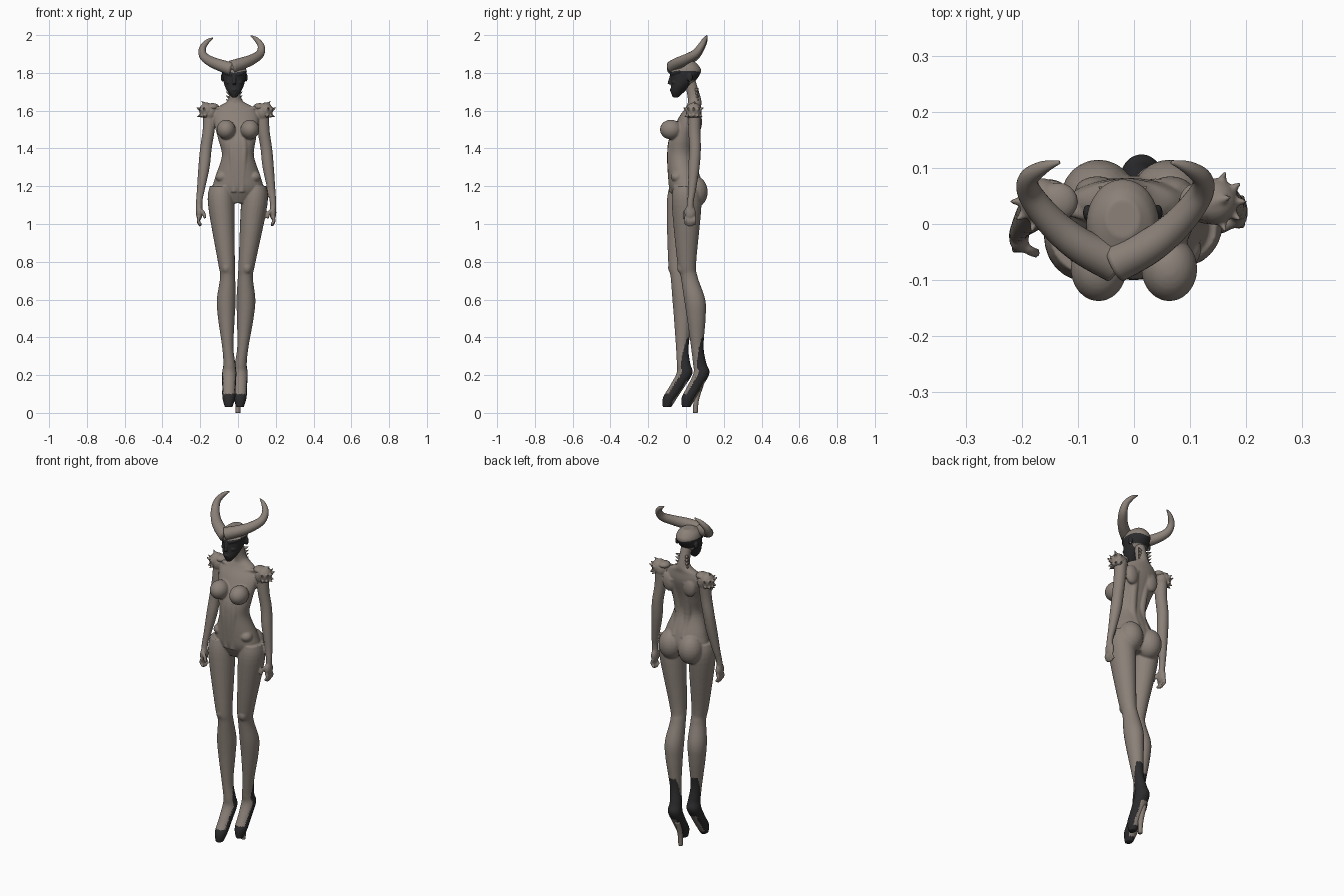
import bpy, bmesh, math
from mathutils import Vector, Matrix, Quaternion

default_cube = bpy.data.objects.get("Cube")
if default_cube:
    bpy.data.objects.remove(default_cube, do_unlink=True)


def make_material(name, colour):
    mat = bpy.data.materials.new(name)
    mat.use_nodes = True
    mat.diffuse_color = colour
    for node in mat.node_tree.nodes:
        if node.type == 'BSDF_PRINCIPLED':
            node.inputs["Base Color"].default_value = colour
    return mat


skin = make_material("warm grey skin", (.26, .22, .19, 1))
charcoal = make_material("charcoal", (.025, .025, .027, 1))


def spline(points, steps=6):
    """Smooth curve through tuples of any length."""
    padded = [points[0], *points, points[-1]]
    result = []
    for before, start, end, after in zip(padded, padded[1:], padded[2:], padded[3:]):
        for step in range(steps):
            t = step / steps
            result.append(tuple(
                q + t * (r - p) / 2 + t * t * (2 * p - 5 * q + 4 * r - s) / 2
                + t ** 3 * (3 * q - p - 3 * r + s) / 2
                for p, q, r, s in zip(before, start, end, after)))
    result.append(points[-1])
    return result


def loft(bm, points, level=True, sides=20):
    """Skin rings along a path: level ellipses, or circles square to the path."""
    path = spline(points)
    turn, old_way, rings = Quaternion(), Vector((0, 0, 1)), []
    for index, point in enumerate(path):
        centre = Vector(point[:3])
        if not level:
            ahead = path[min(index + 1, len(path) - 1)]
            behind = path[max(index - 1, 0)]
            way = (Vector(ahead[:3]) - Vector(behind[:3])).normalized()
            turn = old_way.rotation_difference(way) @ turn
            old_way = way
        ring = []
        for side in range(sides):
            angle = math.tau * side / sides
            offset = Vector((point[3] * math.cos(angle), point[-1] * math.sin(angle), 0))
            ring.append(bm.verts.new(centre + turn @ offset))
        rings.append(ring)
    for low, high in zip(rings, rings[1:]):
        for side in range(sides):
            following = (side + 1) % sides
            bm.faces.new((low[side], low[following], high[following], high[side]))
    bm.faces.new(rings[0])
    bm.faces.new(rings[-1])


def strand(bm, radius, *points):
    """Muscle, bone or finger: a tube of even thickness."""
    loft(bm, [(*point, radius) for point in points], False, 12)


def blob(bm, centre, size):
    shape = Matrix.Translation(centre) @ Matrix.Diagonal((*size, 1))
    bmesh.ops.create_uvsphere(bm, u_segments=24, v_segments=14, radius=1, matrix=shape)


def thorn(bm, base, direction, length, lift=.3):
    """Small tapered spike that bends up or down."""
    base, way = Vector(base), Vector(direction).normalized()
    points = []
    for t in (0, .5, 1):
        centre = base + way * length * t + Vector((0, 0, lift * length * t * t))
        points.append((*centre, length * (.45 - .4 * t)))
    loft(bm, points, False, 10)


def finish(name, bm, voxel=None, rule=None):
    """Make the object, fuse its overlapping forms and colour faces by rule."""
    bmesh.ops.recalc_face_normals(bm, faces=bm.faces)
    mesh = bpy.data.meshes.new(name)
    bm.to_mesh(mesh)
    bm.free()
    ob = bpy.data.objects.new(name, mesh)
    bpy.context.scene.collection.objects.link(ob)
    if voxel:
        fuse = ob.modifiers.new("fuse", 'REMESH')
        fuse.mode, fuse.voxel_size = 'VOXEL', voxel
        soften = ob.modifiers.new("soften", 'SMOOTH')
        soften.factor, soften.iterations = .5, 2
        bpy.context.view_layer.update()
        graph = bpy.context.evaluated_depsgraph_get()
        mesh = bpy.data.meshes.new_from_object(ob.evaluated_get(graph))
        ob.modifiers.clear()
        ob.data = mesh
    mesh.materials.clear()
    mesh.materials.append(skin)
    mesh.materials.append(charcoal)
    mesh.shade_smooth()
    if rule:
        for face in mesh.polygons:
            face.material_index = int(rule(face.center, face.normal))


def lean(z):
    """The upper body leans a little to its right."""
    return min(0, .05 * (1.35 - z))


# Torso and neck: depth position, height, half width, half depth
body = bmesh.new()
torso = [(0, 1.11, .06, .05), (0, 1.18, .13, .085), (-.01, 1.25, .12, .085), (-.03, 1.36, .085, .07),
         (-.02, 1.45, .1, .07), (.02, 1.56, .12, .06), (.04, 1.62, .09, .04),
         (.045, 1.66, .035, .035), (.02, 1.76, .03, .03)]
loft(body, [(lean(z), y, z, wide, deep) for y, z, wide, deep in torso], sides=32)

for side in (-1, 1):
    # Bust, buttocks, hip bones, shoulder blades and shoulders
    blob(body, (side * .063, -.08, 1.5), (.05, .058, .052))
    blob(body, (side * .063, .045, 1.17), (.068, .07, .085))
    blob(body, (side * .085, -.045, 1.25), (.035, .035, .03))
    blob(body, (side * .065, .06, 1.54), (.04, .025, .055))
    blob(body, (side * .14 - .01, .04, 1.59), (.04, .04, .045))
    # Collar bones, back muscles and stomach muscles
    strand(body, .01, (side * .02 - .01, 0, 1.6), (side * .13 - .01, .03, 1.62))
    strand(body, .023, (side * .03, .06, 1.23), (side * .03, .022, 1.36), (side * .04, .06, 1.57))
    strand(body, .02, (side * .02, -.07, 1.17), (side * .03, -.08, 1.36), (side * .03, -.07, 1.45))

# Legs: one shared profile, with the left leg set back and both feet swaying right
leg_profile = [(.09, -.01, 1.2, .06), (.087, -.01, 1.1, .07), (.055, -.02, .8, .045),
               (.047, -.01, .72, .04), (.052, .015, .6, .05), (.05, .02, .5, .044),
               (.04, .02, .35, .03), (.03, .03, .26, .032), (.03, .037, .21, .038),
               (.03, 0, .14, .036), (.03, -.035, .08, .034), (.03, -.05, .03, .02)]
leg_axis = []
for side in (-1, 1):
    leg = [(side * x - .02 * (1 - z / 1.2), y + side * (.01 + .035 * (1.2 - z)), z, r, r * 1.12)
           for x, y, z, r in leg_profile]
    loft(body, leg, sides=24)
    leg_axis += [Vector(point[:3]) for point in spline(leg) if point[2] < .5]
    knee = Vector(leg[2][:3])
    blob(body, knee + Vector((0, -.025, -.03)), (.026, .026, .035))

# Arms: one shared profile, with the right hand swung forward
arm_profile = [(.14, .045, 1.61, .034), (.145, .04, 1.5, .032), (.16, .04, 1.4, .031),
               (.17, .03, 1.3, .03), (.187, .015, 1.18, .021), (.195, .005, 1.12, .017),
               (.195, 0, 1.06, .018)]
for side in (-1, 1):
    arm = [(side * x - .01, y + side * .04 * (1.6 - z), z, r) for x, y, z, r in arm_profile]
    loft(body, arm)
    palm = Vector(arm[-1][:3])
    blob(body, palm, (.018, .03, .04))
    # Four curled fingers and a thumb
    for finger in (-1.5, -.5, .5, 1.5):
        root = palm + Vector((0, finger * .015, -.02))
        reach = .055 - .008 * abs(finger)
        strand(body, .008, root, root + Vector((side * .006, 0, -reach / 2)),
               root + Vector((-side * .008, 0, -reach)))
    strand(body, .009, palm + Vector((0, -.015, .02)), palm + Vector((-side * .022, -.027, 0)),
           palm + Vector((-side * .03, -.03, -.03)))


def boot_rule(centre, normal):
    """Dark toes, heels and backs of the ankles; bare insteps and soles."""
    if centre.z > .4:
        return False
    axis = min(leg_axis, key=lambda point: (point - centre).length_squared)
    if normal.z < -.45 and .05 < centre.z < .17 and centre.y > axis.y:
        return False
    edge = .3 * max(0, centre.z - .26) - .016
    return centre.z < .1 or centre.y > axis.y + edge


finish("body", body, .005, boot_rule)

# Support under the trailing foot
support = bmesh.new()
loft(support, [(0, .08, .15, .015), (0, .055, .07, .014), (0, .05, 0, .012)])
finish("left_foot_support", support)

# Head with a painted mask: depth position, height, half width, half depth
head_x = -.02
head = bmesh.new()
skull = [(-.055, 1.67, .012, .014), (-.045, 1.7, .035, .036), (-.03, 1.73, .05, .05),
         (-.01, 1.77, .06, .07), (0, 1.81, .065, .08), (0, 1.84, .055, .066), (.01, 1.86, .03, .034)]
loft(head, [(head_x, *ring) for ring in skull], sides=32)
# Nose and lips
strand(head, .009, (head_x, -.075, 1.79), (head_x, -.09, 1.74))
blob(head, (head_x, -.076, 1.71), (.015, .01, .008))
for side in (-1, 1):
    # Brow, cheek and ear
    strand(head, .01, (head_x + side * .01, -.076, 1.79), (head_x + side * .04, -.06, 1.8),
           (head_x + side * .06, -.03, 1.81))
    blob(head, (head_x + side * .026, -.06, 1.75), (.018, .015, .012))
    blob(head, (head_x + side * .062, .02, 1.775), (.009, .015, .022))


def mask_rule(centre, normal):
    """Dark face with a dipping brow line, and a band around the back."""
    top = 1.8 + .2 * abs(centre.x - head_x)
    return centre.z < top and (centre.y < .02 or centre.z > 1.76)


finish("masked_head", head, .0035, mask_rule)

# Sweeping horns: shared path, thinning evenly, the left one a little higher
horn_path = [(0, -.07, 1.82), (.06, -.04, 1.84), (.11, 0, 1.86), (.15, .05, 1.89),
             (.155, .08, 1.93), (.13, .1, 1.965), (.1, .11, 1.985)]
for name, side in (("right_horn", -1), ("left_horn", 1)):
    horn = bmesh.new()
    tip = len(horn_path) - 1
    loft(horn, [(side * x - .033, y, z + .006 * (1 + side), .032 * (1 - i / tip) ** .7 + .003)
                for i, (x, y, z) in enumerate(horn_path)], False, 24)
    finish(name, horn)

# Brow crown between the horns
crown = bmesh.new()
blob(crown, (-.03, -.05, 1.83), (.05, .036, .02))
for k in range(-2, 3):
    thorn(crown, (-.03 + k * .015, -.07 + abs(k) * .008, 1.835), (k * .2, -.5, .6), .022)
finish("brow_crown", crown, .004)

# Shoulder guards: a domed plate ringed with two rows of thorns
for name, side in (("right_shoulder_guard", -1), ("left_shoulder_guard", 1)):
    guard = bmesh.new()
    middle = Vector((side * .155 - .01, .04, 1.6))
    blob(guard, middle, (.04, .042, .042))
    blob(guard, middle + Vector((-side * .03, 0, .02)), (.035, .034, .02))
    for k in range(-2, 3):
        angle = k * math.pi / 5
        outward = Vector((side * math.cos(angle), math.sin(angle), .15))
        thorn(guard, middle + outward * .027, outward, .031)
        thorn(guard, middle + outward * .025 + Vector((0, 0, -.03)), outward, .028, -.4)
    thorn(guard, middle + Vector((0, 0, .03)), (side, .3, .4), .033)
    finish(name, guard, .004)

# Small thorns around the nape
nape = bmesh.new()
for side in (-1, 1):
    for k in range(4):
        thorn(nape, (head_x + side * .024, .055, 1.65 + k * .02), (side, .6, .2), .022)
finish("neck_thorns", nape)
